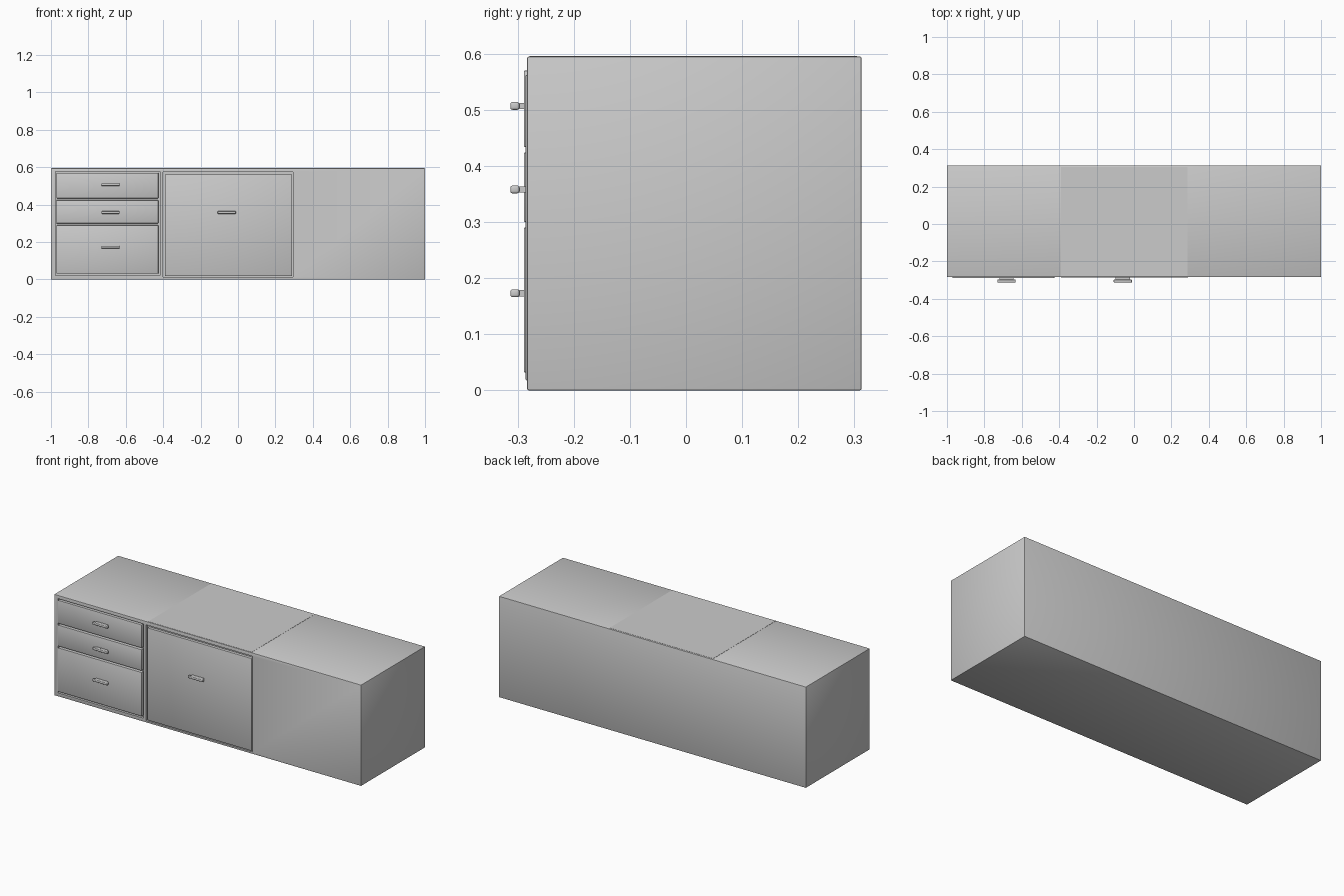
import bpy

if "Cube" in bpy.data.objects:
    bpy.data.objects.remove(bpy.data.objects["Cube"])

X, FRONT, BACK, TOP = 1.0, -0.283, 0.313, 0.595


def box(name, x0, x1, y0, y1, z0, z1, bevel=0.0, segments=2):
    """Axis-aligned box given by its extents, with optional rounded edges."""
    bpy.ops.mesh.primitive_cube_add(
        size=1, location=((x0 + x1) / 2, (y0 + y1) / 2, (z0 + z1) / 2))
    ob = bpy.context.object
    ob.name = name
    ob.scale = (x1 - x0, y1 - y0, z1 - z0)
    bpy.ops.object.transform_apply(location=False, rotation=False, scale=True)
    if bevel:
        mod = ob.modifiers.new("Bevel", "BEVEL")
        mod.width = bevel
        mod.segments = segments
        bpy.ops.object.modifier_apply(modifier=mod.name)
        bpy.ops.object.shade_smooth_by_angle()
    return ob


def cut(target, cutter):
    """Subtract a helper box and remove it."""
    mod = target.modifiers.new("Cut", "BOOLEAN")
    mod.operation = "DIFFERENCE"
    mod.solver = "EXACT"
    mod.object = cutter
    bpy.context.view_layer.objects.active = target
    bpy.ops.object.modifier_apply(modifier=mod.name)
    bpy.data.objects.remove(cutter)


def handle(name, x, z, y_face):
    """Short pull bar with rounded ends, standing out from its panel."""
    box(name + "_stem", x - 0.038, x + 0.038, -0.300, y_face + 0.002,
        z - 0.0055, z + 0.0055)
    box(name + "_bar", x - 0.049, x + 0.049, -0.313, -0.297,
        z - 0.007, z + 0.007, 0.004, 3)


# Cabinet body with shallow front recesses for drawers and door
body = box("cabinet_body", -X, X, FRONT, BACK, 0, TOP, 0.003)
cut(body, box("drawer_recess", -0.976, -0.418, -0.4, FRONT + 0.014, 0.021, 0.576))
cut(body, box("door_recess", -0.401, 0.293, -0.4, FRONT + 0.014, 0.012, 0.575))

# Flush worktop panel over the middle bay
box("middle_top_panel", -0.39, 0.285, -0.279, 0.305, 0.58, TOP + 0.001)

# Drawer fronts, top to bottom, with pulls
drawers = [(0.434, 0.570, 0.507), (0.300, 0.424, 0.358), (0.032, 0.290, 0.173)]
for i, (z0, z1, hz) in enumerate(drawers, 1):
    box(f"drawer_front_{i}", -0.970, -0.426, -0.289, FRONT + 0.016, z0, z1, 0.002)
    handle(f"drawer_handle_{i}", -0.682, hz, -0.289)

# Door of the middle bay, with pull
box("middle_door", -0.391, 0.289, -0.286, FRONT + 0.016, 0.018, 0.562, 0.002)
handle("door_handle", -0.06, 0.358, -0.286)
